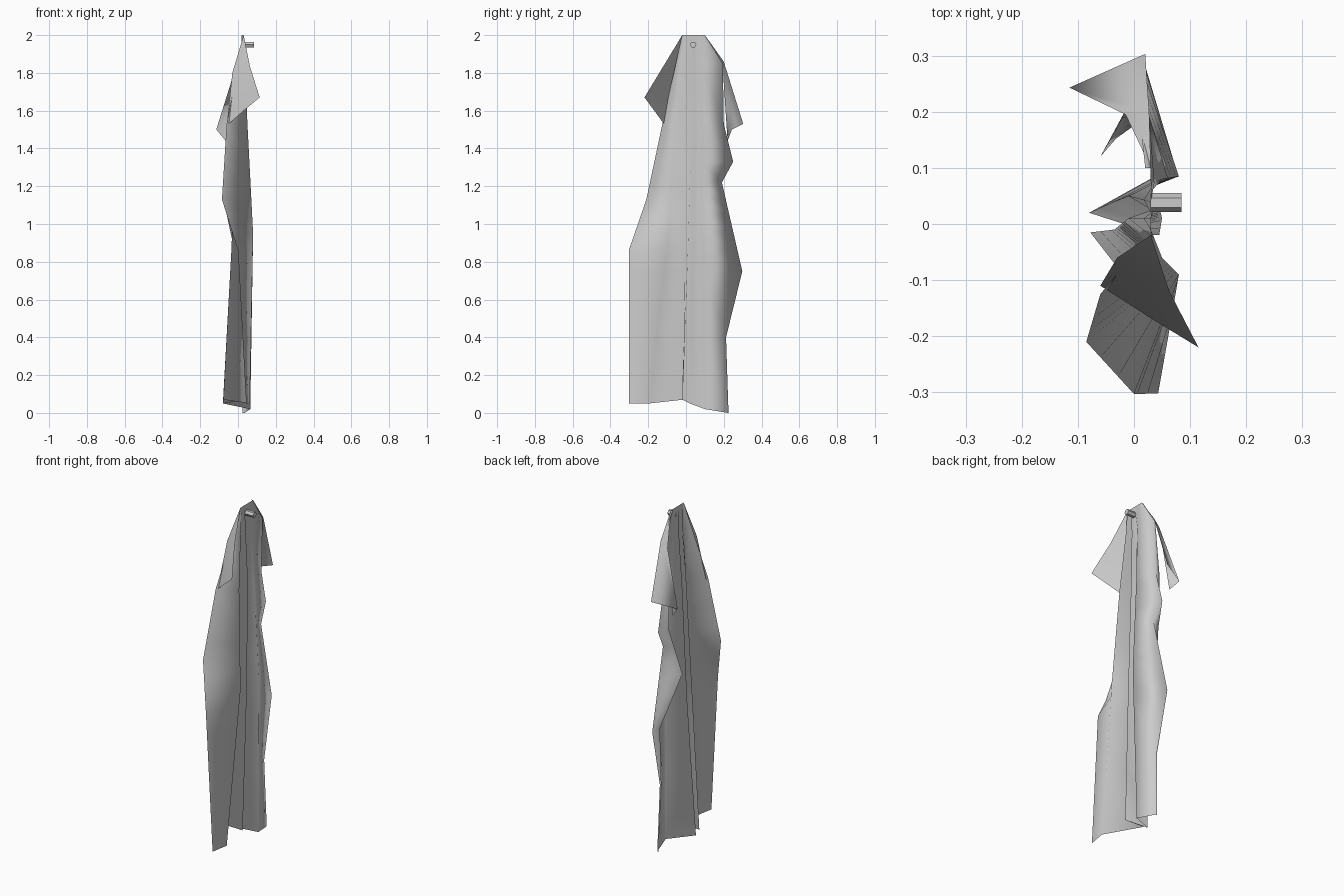
import bpy, math

def make_mesh(name, verts, faces):
    me = bpy.data.meshes.new(name)
    me.from_pydata(verts, [], faces)
    me.shade_smooth()
    ob = bpy.data.objects.new(name, me)
    bpy.context.collection.objects.link(ob)
    return ob

def at_height(path, z):
    """Point of a falling fold line at height z."""
    for a, b in zip(path, path[1:]):
        if a[2] >= z >= b[2]:
            t = (a[2] - z) / (a[2] - b[2])
            return tuple(p + (q - p) * t for p, q in zip(a, b))
    return path[-1]

# Fold lines of the hanging cloth, from the front edge to the back edge
front_edge = [(.03, -.02, 2), (-.06, -.125, 1.53), (-.085, -.21, 1.13),
              (0, -.303, .86), (.043, -.302, .05)]
front_ridge = [(.03, -.01, 2), (.05, -.06, 1.53), (.08, -.09, .95), (.062, -.195, .05)]
valley_a = [(.03, .01, 2), (-.01, .01, 1.53), (-.035, -.01, .86), (-.078, -.015, .07)]
mid_ridge = [(.03, .02, 2), (.045, .03, 1.53), (.05, .01, .86), (.045, -.02, .07)]
valley_b = [(.03, .04, 2), (-.01, .05, 1.53), (-.035, .04, .86), (-.08, .02, .05)]
back_ridge = [(.03, .07, 2), (.05, .08, 1.53), (.08, .085, .95), (.065, .1, .02)]
back_fold = [(.03, .1, 2), (.027, .195, 1.85), (.015, .2, 1.53), (.01, .25, 1.33),
             (.02, .19, 1.22), (.015, .298, .75), (.025, .212, .4), (.035, .222, 0)]
back_edge = [(.02, .1, 2), (.01, .19, 1.85), (-.02, .19, 1.53), (-.02, .19, 1.33),
             (-.06, .12, 1.05), (.005, .24, .75), (.015, .212, .4), (.025, .225, 0)]
folds = [front_edge, front_ridge, valley_a, mid_ridge, valley_b,
         back_ridge, back_fold, back_edge]
rows = [2, 1.85, 1.53, 1.33, 1.22, 1.13, 1.05, .95, .86, .75, .4, -1]

n = len(folds)
verts = [at_height(f, z) for z in rows for f in folds]
faces = [(r * n + c, (r + 1) * n + c, (r + 1) * n + c + 1, r * n + c + 1)
         for r in range(len(rows) - 1) for c in range(n - 1)]
make_mesh("draped_cloth", verts, faces)

# Corner flaps turned over near the top
make_mesh("front_flap",
          [(.03, -.02, 2), (.063, -.12, 1.835), (.115, -.22, 1.67),
           (.03, -.168, 1.6), (-.06, -.11, 1.52), (-.03, -.06, 1.8)],
          [(0, 5, 1), (1, 5, 3), (1, 3, 2), (5, 4, 3)])
make_mesh("back_flap",
          [(.03, .1, 2), (.027, .2, 1.86), (.02, .303, 1.53), (-.115, .243, 1.5),
           (-.065, .22, 1.44), (-.015, .195, 1.82)],
          [(0, 1, 5), (1, 2, 3), (1, 3, 5), (5, 3, 4)])

# Wall peg
bpy.ops.mesh.primitive_cylinder_add(vertices=6, radius=.017, depth=.055,
                                    location=(.057, .038, 1.95),
                                    rotation=(0, math.pi / 2, 0))
bpy.context.object.name = "peg"
